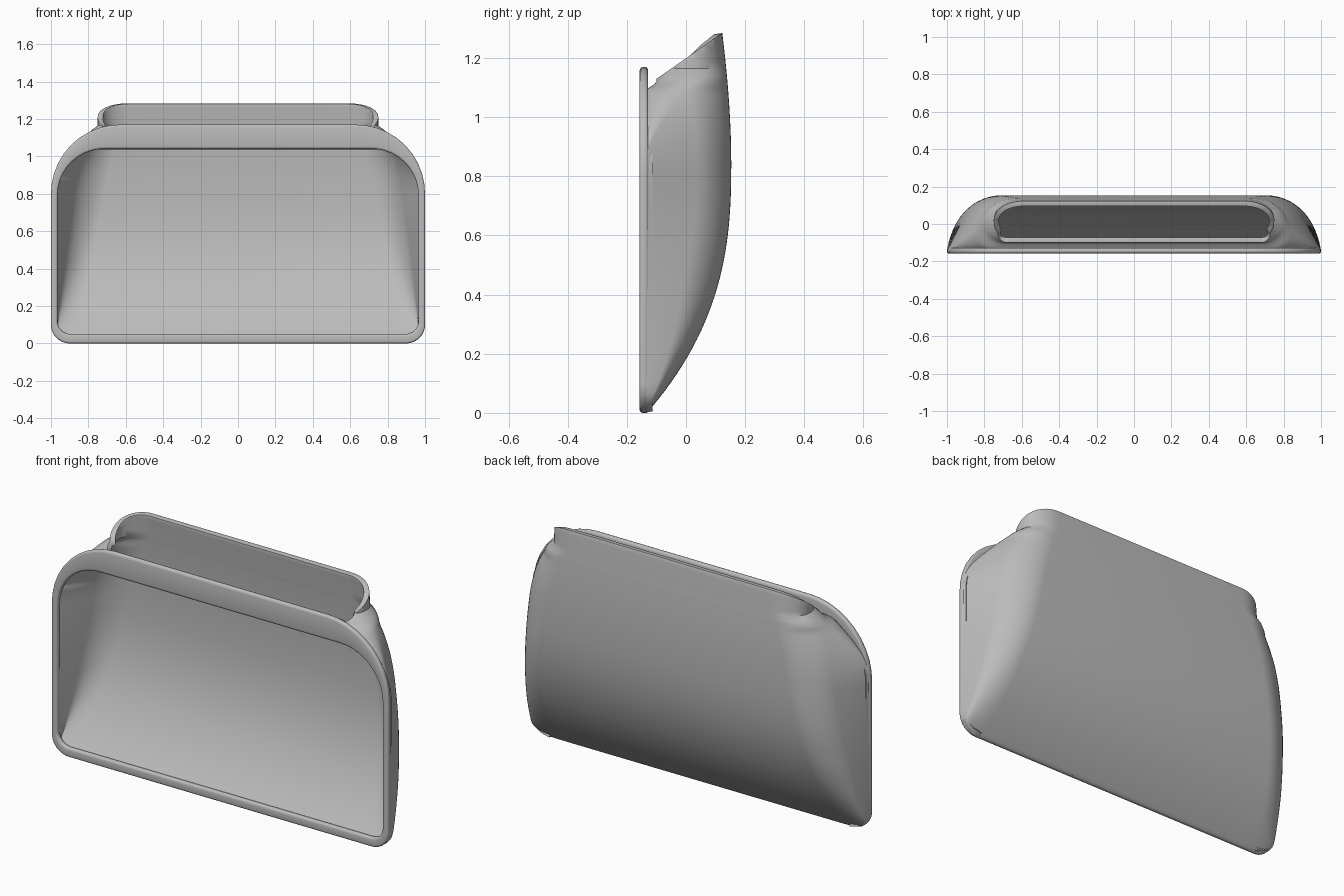
import bpy, bmesh, math
from mathutils import Vector

if "Cube" in bpy.data.objects:
    bpy.data.objects.remove(bpy.data.objects["Cube"])

grey = bpy.data.materials.new("plain_grey")
grey.use_nodes = True
grey.diffuse_color = (0.5, 0.5, 0.5, 1)
grey.node_tree.nodes["Principled BSDF"].inputs["Base Color"].default_value = (0.5, 0.5, 0.5, 1)

N = 10  # segments in each rounded corner


def rounded(corners, radii):
    """Closed outline with every corner replaced by an arc."""
    pts = [Vector(c) for c in corners]
    out = []
    for i, p in enumerate(pts):
        ends = []
        for q in (pts[i - 1], pts[(i + 1) % len(pts)]):
            edge = q - p
            ends.append(p + edge.normalized() * min(radii[i], 0.48 * edge.length))
        for k in range(N + 1):
            v = k / N
            u = 1 - v
            w = 1.42 * u * v
            out.append((ends[0] * u * u + p * w + ends[1] * v * v) / (u * u + w + v * v))
    return out


def ramp(a, b, z):
    t = min(1, max(0, (z - a) / (b - a)))
    return t * t * (3 - 2 * t)


def half_width(z):
    """Front half width: follows the flange outline, then the neck."""
    if z < 0.1:
        return 0.9 + math.sqrt(max(0, 0.01 - (0.1 - z) ** 2))
    if z < 0.8:
        return 1.0
    arc = 0.62 + math.sqrt(max(0, 0.38 ** 2 - (z - 0.8) ** 2))
    return max(0.75, arc)


def back_depth(z):
    if z < 0.85:
        return 0.153 - 0.285 * (1 - z / 0.85) ** 2.6
    return 0.153 - 0.03 * ((z - 0.85) / 0.43) ** 1.8


def section(z):
    f = half_width(z)
    c = min(f, 1 - 0.195 * z)
    b = back_depth(z)
    y = -0.14 + 0.04 * ramp(1.085, 1.12, z)
    rf = 0.008 + 0.14 * ramp(0.85, 1.14, z)
    rb = 0.13 + 0.03 * ramp(0.9, 1.25, z)
    ring = rounded([(-f, y), (f, y), (c, b), (-c, b)], [rf, rf, rb, rb])
    return [(p.x, p.y, z) for p in ring]


def finish(bm, name, modifiers):
    mesh = bpy.data.meshes.new(name)
    bm.to_mesh(mesh)
    bm.free()
    ob = bpy.data.objects.new(name, mesh)
    bpy.context.collection.objects.link(ob)
    mesh.materials.append(grey)
    bpy.ops.object.select_all(action='DESELECT')
    ob.select_set(True)
    bpy.context.view_layer.objects.active = ob
    for kind, settings in modifiers:
        mod = ob.modifiers.new(kind.title(), kind)
        for key, value in settings.items():
            setattr(mod, key, value)
        bpy.ops.object.modifier_apply(modifier=mod.name)
    bpy.ops.object.shade_smooth_by_angle(angle=math.radians(40))
    return ob


def steps(a, b, n):
    return [a + (b - a) * i / n for i in range(n)]


# Scoop shell: stacked sections, open at the front below the neck
OPENING = 1.04
levels = steps(0, 0.1, 8) + steps(0.1, OPENING, 32) + steps(OPENING, 1.14, 10) + steps(1.14, 1.36, 9)
bm = bmesh.new()
rings = [[bm.verts.new(p) for p in section(z)] for z in levels]
for z, low, high in zip(levels, rings, rings[1:]):
    for i in range(len(low)):
        j = (i + 1) % len(low)
        if i == N and z < OPENING - 0.001:
            continue
        bm.faces.new((low[i], low[j], high[j], high[i]))

# Slanted cut across the top slot
bmesh.ops.bisect_plane(bm, geom=bm.verts[:] + bm.edges[:] + bm.faces[:],
                       plane_co=(0, 0.12, 1.282), plane_no=(0, -0.57, 0.82), clear_outer=True)
finish(bm, "scoop_shell", [
    ("SOLIDIFY", dict(thickness=0.027, offset=-1, use_even_offset=True)),
    ("BEVEL", dict(width=0.008, segments=2, limit_method='ANGLE', angle_limit=math.radians(55))),
])

# Front flange: a rounded frame around the opening
outer = rounded([(-1, 0), (1, 0), (1, 1.17), (-1, 1.17)], [0.1, 0.1, 0.37, 0.37])
inner = rounded([(-0.965, 0.05), (0.965, 0.05), (0.965, OPENING), (-0.965, OPENING)],
                [0.07, 0.07, 0.25, 0.25])
bm = bmesh.new()
loops = [[bm.verts.new((p.x, y, p.y)) for p in line]
         for line, y in ((outer, -0.157), (inner, -0.157), (inner, -0.128), (outer, -0.128))]
for a in range(4):
    one, two = loops[a], loops[(a + 1) % 4]
    for i in range(len(one)):
        j = (i + 1) % len(one)
        bm.faces.new((one[i], one[j], two[j], two[i]))
bmesh.ops.recalc_face_normals(bm, faces=bm.faces[:])
finish(bm, "front_flange", [
    ("BEVEL", dict(width=0.011, segments=3, limit_method='ANGLE', angle_limit=math.radians(50))),
])
